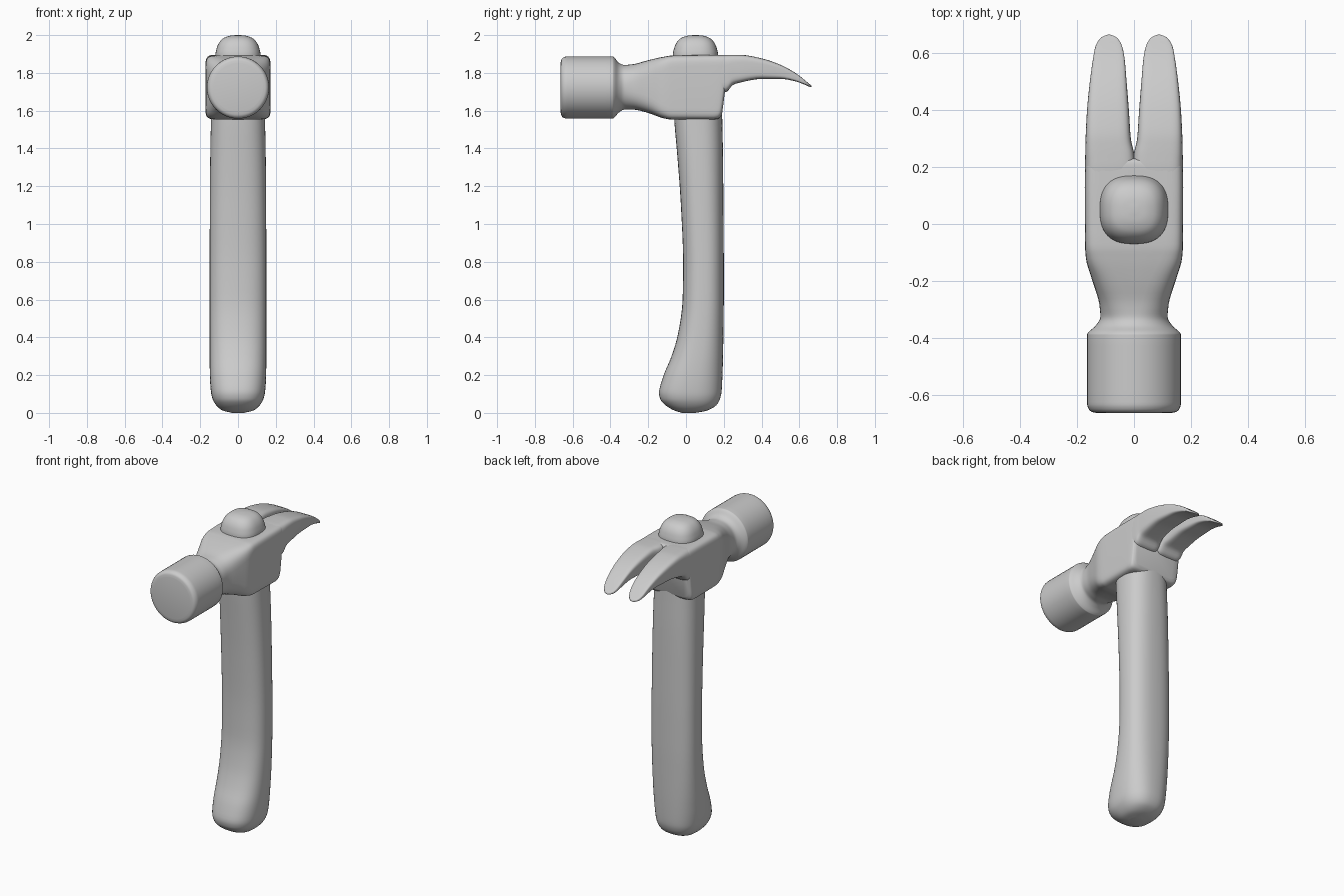
import bpy, bmesh, math

if "Cube" in bpy.data.objects:
    bpy.data.objects.remove(bpy.data.objects["Cube"])

SEG = 48


def smooth_rings(keys, steps):
    """Monotone interpolation between key rings."""
    n, m = len(keys), len(keys[0])
    tan = [[0.0] * m for _ in keys]
    for i in range(n):
        for k in range(m):
            a = keys[i][k] - keys[i - 1][k] if i > 0 else None
            b = keys[i + 1][k] - keys[i][k] if i < n - 1 else None
            if a is None or b is None:
                tan[i][k] = b if a is None else a
            elif a * b > 0:
                tan[i][k] = 2 * a * b / (a + b)
    out = []
    for i in range(n - 1):
        for s in range(steps):
            t = s / steps
            h0, h1 = 2*t**3 - 3*t**2 + 1, t**3 - 2*t**2 + t
            h2, h3 = 3*t**2 - 2*t**3, t**3 - t**2
            out.append([h0*keys[i][k] + h1*tan[i][k] + h2*keys[i+1][k] + h3*tan[i+1][k]
                        for k in range(m)])
    return out + [list(keys[-1])]


def loft(name, keys, axis, steps=4):
    """Rings are (station, u_min, u_max, v_min, v_max, roundness power, lean)."""
    bm = bmesh.new()
    rings = []
    for s, u0, u1, v0, v1, p, lean in smooth_rings(keys, steps):
        ring = []
        for i in range(SEG):
            a = 2 * math.pi * i / SEG
            c, d = math.cos(a), math.sin(a)
            u = (u0 + u1) / 2 + (u1 - u0) / 2 * math.copysign(abs(c) ** (2 / p), c)
            dv = (v1 - v0) / 2 * math.copysign(abs(d) ** (2 / p), d)
            v = (v0 + v1) / 2 + dv
            st = s + lean * dv
            ring.append(bm.verts.new((u, v, st) if axis == 'Z' else (u, st, v)))
        rings.append(ring)
    for r, q in zip(rings, rings[1:]):
        for i in range(SEG):
            j = (i + 1) % SEG
            bm.faces.new((r[i], r[j], q[j], q[i]))
    bm.faces.new(rings[0])
    bm.faces.new(rings[-1])
    bmesh.ops.recalc_face_normals(bm, faces=bm.faces[:])
    me = bpy.data.meshes.new(name)
    bm.to_mesh(me)
    bm.free()
    ob = bpy.data.objects.new(name, me)
    bpy.context.collection.objects.link(ob)
    bpy.ops.object.select_all(action='DESELECT')
    ob.select_set(True)
    bpy.context.view_layer.objects.active = ob
    bpy.ops.object.shade_smooth_by_angle(angle=math.radians(40))
    return ob


# Handle: (z, half width, y back edge, y front edge)
handle = [(0.0, .03, -.02, .05), (.012, .08, -.06, .11), (.04, .115, -.108, .16),
          (.075, .135, -.137, .18), (.11, .143, -.143, .188), (.2, .149, -.118, .193),
          (.3, .15, -.077, .196), (.42, .15, -.042, .198), (.6, .15, -.018, .2),
          (.8, .15, -.015, .2), (1.1, .149, -.027, .198), (1.35, .147, -.045, .196),
          (1.55, .143, -.062, .192), (1.7, .14, -.07, .19)]
loft("handle", [(z, -w, w, a, b, 2.5, 0) for z, w, a, b in handle], 'Z')

# Handle end poking through the head: (z, half size)
knob = [(1.8, .12), (1.89, .12), (1.93, .113), (1.96, .1), (1.985, .075), (1.997, .04), (2.0, .01)]
loft("handle_tip", [(z, -r, r, .05 - r, .05 + r, 2.6, 0) for z, r in knob], 'Z')

# Striking face, neck and cheek: (y, half width, z low, z high, power, lean)
head = [(-.664, .13, 1.593, 1.852, 2, 0), (-.66, .148, 1.575, 1.87, 2, 0),
        (-.648, .16, 1.562, 1.882, 2, 0), (-.625, .165, 1.558, 1.887, 2, 0),
        (-.39, .165, 1.558, 1.887, 2, 0), (-.38, .16, 1.563, 1.882, 2, 0),
        (-.355, .133, 1.59, 1.853, 2, 0), (-.325, .118, 1.606, 1.842, 2.2, 0),
        (-.28, .122, 1.606, 1.846, 2.7, 0), (-.2, .146, 1.588, 1.867, 4, 0),
        (-.12, .169, 1.56, 1.885, 7, 0), (-.07, .172, 1.553, 1.892, 9, 0),
        (.13, .173, 1.553, 1.895, 10, 0), (.18, .172, 1.555, 1.895, 10, .12),
        (.2, .168, 1.562, 1.892, 9, .13), (.21, .152, 1.578, 1.88, 8, .13)]
loft("head", [(y, -w, w, a, b, p, l) for y, w, a, b, p, l in head], 'Y')

# Claw prongs: (y, x inner, x outer, z low, z high)
claw = [(.17, -.005, .172, 1.69, 1.894), (.215, -.005, .172, 1.70, 1.896),
        (.25, 0, .171, 1.737, 1.896), (.3, .011, .17, 1.752, 1.895),
        (.4, .018, .165, 1.768, 1.877), (.5, .026, .155, 1.768, 1.843),
        (.58, .033, .144, 1.755, 1.799), (.625, .042, .135, 1.739, 1.765),
        (.65, .056, .12, 1.728, 1.744), (.66, .069, .107, 1.725, 1.737),
        (.665, .083, .093, 1.724, 1.731)]
for side, name in ((1, "claw_right"), (-1, "claw_left")):
    loft(name, [(y, side * a, side * b, lo, hi, 5, 0) for y, a, b, lo, hi in claw], 'Y')
